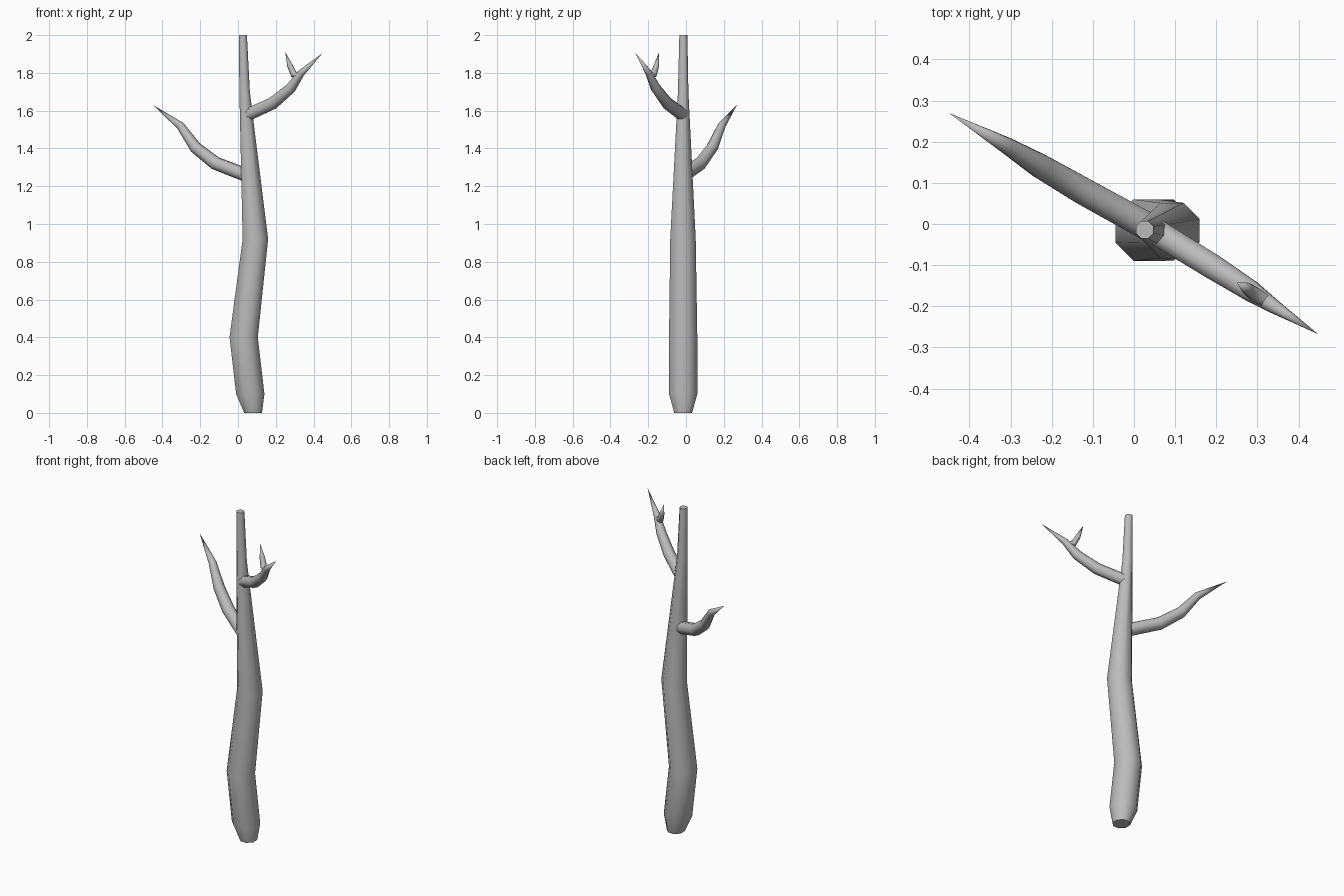
import bpy
import bmesh
import math
from mathutils import Vector

cube = bpy.data.objects.get("Cube")
if cube:
    bpy.data.objects.remove(cube, do_unlink=True)

# One plain grey bark colour
bark = bpy.data.materials.new("grey_bark")
bark.use_nodes = True
grey = (0.5, 0.5, 0.5, 1)
bark.diffuse_color = grey
bark.node_tree.nodes["Principled BSDF"].inputs["Base Color"].default_value = grey


def limb(name, path, upright=False, sides=8):
    """Skin a tapering tube over (x, y, z, radius) stations; radius 0 makes a point."""
    bm = bmesh.new()
    centres = [Vector(p[:3]) for p in path]
    rings = []
    for i, (c, p) in enumerate(zip(centres, path)):
        if p[3] == 0:
            rings.append([bm.verts.new(c)])
            continue
        # Trunk rings stay level, branch rings follow the bend
        if upright:
            u, v = Vector((1, 0, 0)), Vector((0, 1, 0))
        else:
            ahead = centres[min(i + 1, len(path) - 1)] - c
            behind = c - centres[max(i - 1, 0)]
            t = (ahead.normalized() + behind.normalized()).normalized()
            u = Vector((0, 0, 1)).cross(t).normalized()
            v = t.cross(u)
        ring = []
        for k in range(sides):
            a = math.tau * (k + 0.5) / sides
            ring.append(bm.verts.new(c + p[3] * (u * math.cos(a) + v * math.sin(a))))
        rings.append(ring)
    for low, high in zip(rings, rings[1:]):
        for k in range(sides):
            n = (k + 1) % sides
            if len(high) == 1:
                bm.faces.new((low[k], low[n], high[0]))
            else:
                bm.faces.new((low[k], low[n], high[n], high[k]))
    for ring in (rings[0], rings[-1]):
        if len(ring) > 1:
            bm.faces.new(ring)
    bmesh.ops.recalc_face_normals(bm, faces=bm.faces)
    mesh = bpy.data.meshes.new(name)
    bm.to_mesh(mesh)
    bm.free()
    mesh.materials.append(bark)
    obj = bpy.data.objects.new(name, mesh)
    bpy.context.collection.objects.link(obj)
    bpy.ops.object.select_all(action='DESELECT')
    obj.select_set(True)
    bpy.context.view_layer.objects.active = obj
    bpy.ops.object.shade_smooth_by_angle(angle=math.radians(50))
    return obj


# Crooked trunk with a narrowed foot and a cut top
limb("trunk", [
    (0.08, -0.015, 0, 0.051),
    (0.065, -0.015, 0.1, 0.081),
    (0.03, -0.015, 0.4, 0.081),
    (0.092, -0.016, 0.92, 0.073),
    (0.035, -0.015, 1.7, 0.030),
    (0.026, -0.014, 2, 0.023),
], upright=True)

# Lower branch, sweeping back to the model's right
limb("lower_branch", [
    (0.04, -0.01, 1.26, 0.037),
    (-0.12, 0.078, 1.322, 0.036),
    (-0.225, 0.139, 1.405, 0.032),
    (-0.305, 0.188, 1.52, 0.022),
    (-0.45, 0.27, 1.63, 0),
])

# Upper branch, sweeping forward to the model's left
limb("upper_branch", [
    (0.055, -0.02, 1.58, 0.034),
    (0.185, -0.1, 1.64, 0.033),
    (0.28, -0.16, 1.72, 0.028),
    (0.335, -0.197, 1.80, 0.019),
    (0.448, -0.268, 1.905, 0),
])

# Small hooked twig on the upper branch
limb("twig", [
    (0.33, -0.193, 1.785, 0.016),
    (0.295, -0.172, 1.792, 0.019),
    (0.275, -0.157, 1.838, 0.015),
    (0.25, -0.142, 1.91, 0),
])
